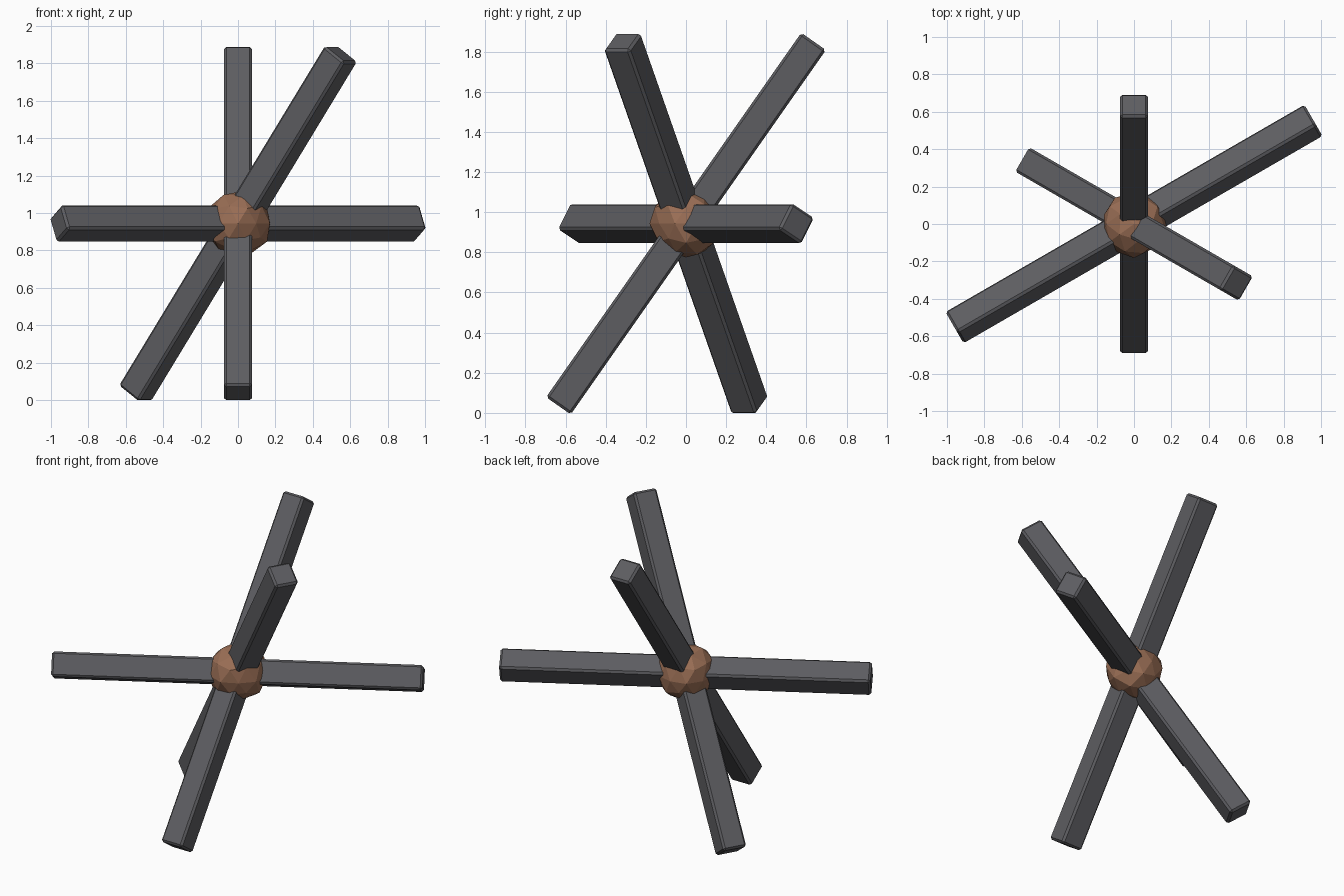
import bpy, random
from math import radians
from mathutils import Matrix

if "Cube" in bpy.data.objects:
    bpy.data.objects.remove(bpy.data.objects["Cube"])

random.seed(4)
CENTRE_Z = 0.943
HALF_LENGTH = 1.108
WIDTH = 0.15


def material(name, rgb):
    mat = bpy.data.materials.new(name)
    mat.diffuse_color = (*rgb, 1)
    mat.use_nodes = True
    mat.node_tree.nodes["Principled BSDF"].inputs["Base Color"].default_value = mat.diffuse_color
    return mat


steel = material("dark_steel", (0.11, 0.11, 0.12))
rust = material("rust_brown", (0.32, 0.155, 0.09))


# Square chamfered bar through the hub, aimed by azimuth and tilt from vertical
def beam(name, azimuth, tilt, roll=0):
    bpy.ops.mesh.primitive_cube_add(size=1)
    obj = bpy.context.object
    obj.name = name
    obj.data.transform(Matrix.Diagonal((WIDTH, WIDTH, 2 * HALF_LENGTH, 1)))
    bevel = obj.modifiers.new("chamfer", 'BEVEL')
    bevel.width = 0.0125
    bevel.segments = 1
    obj.matrix_world = (Matrix.Translation((0, 0, CENTRE_Z))
                        @ Matrix.Rotation(radians(azimuth), 4, 'Z')
                        @ Matrix.Rotation(radians(tilt), 4, 'Y')
                        @ Matrix.Rotation(radians(roll), 4, 'Z'))
    obj.data.materials.append(steel)


beam("horizontal_beam", 30, 90, -30)
beam("rear_leaning_beam", 90, 35)
beam("right_leaning_beam", -30, 35)

# Lumpy weld at the crossing
bpy.ops.mesh.primitive_ico_sphere_add(subdivisions=2, radius=0.174,
                                      location=(0, 0, CENTRE_Z))
weld = bpy.context.object
weld.name = "centre_weld"
for v in weld.data.vertices:
    v.co *= random.uniform(0.94, 1.06)
weld.data.materials.append(rust)
